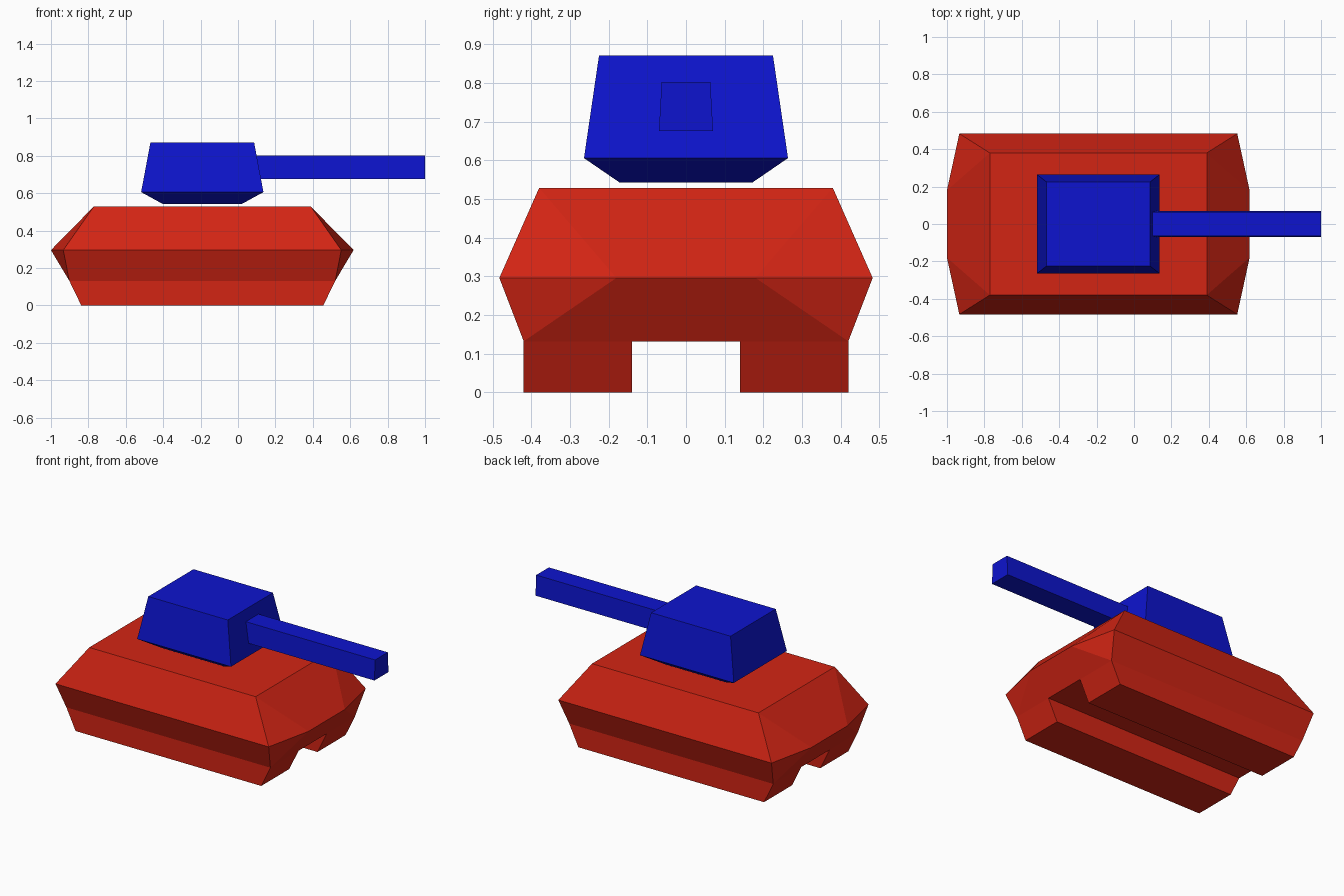
import bpy, bmesh, math

if "Cube" in bpy.data.objects:
    bpy.data.objects.remove(bpy.data.objects["Cube"])

CX = -0.191  # centre of hull and turret along x


def material(name, rgb):
    m = bpy.data.materials.new(name)
    m.diffuse_color = (*rgb, 1)
    m.use_nodes = True
    m.node_tree.nodes["Principled BSDF"].inputs["Base Color"].default_value = m.diffuse_color
    return m


RED = material("red", (0.65, 0.018, 0.007))
BLUE = material("blue", (0.004, 0.007, 0.62))


def rect(hx, hy, z):
    return [(CX + sx * hx, sy * hy, z) for sx in (-1, 1) for sy in (-1, 1)]


def solid(points):
    """Faceted convex solid wrapped around a set of points."""
    bm = bmesh.new()
    for p in points:
        bm.verts.new(p)
    bmesh.ops.convex_hull(bm, input=bm.verts[:])
    bmesh.ops.dissolve_limit(bm, angle_limit=math.radians(1),
                             verts=bm.verts[:], edges=bm.edges[:])
    return bm


def finish(bm, name, mat):
    bmesh.ops.recalc_face_normals(bm, faces=bm.faces[:])
    me = bpy.data.meshes.new(name)
    bm.to_mesh(me)
    bm.free()
    me.materials.append(mat)
    ob = bpy.data.objects.new(name, me)
    bpy.context.collection.objects.link(ob)


# Hull: flat deck, eight-sided waist, narrower belly
bm = solid(rect(0.58, 0.38, 0.529) + rect(0.743, 0.483, 0.296)
           + rect(0.809, 0.18, 0.296) + rect(0.711, 0.42, 0.132))

# Tracks: split the belly lengthwise and pull the outer strips to the ground
for y in (-0.14, 0.14):
    belly = [f for f in bm.faces if f.calc_center_median().z < 0.14]
    geom = belly + list({e for f in belly for e in f.edges}) \
        + list({v for f in belly for v in f.verts})
    bmesh.ops.bisect_plane(bm, geom=geom, plane_co=(0, y, 0), plane_no=(0, 1, 0))
strips = [f for f in bm.faces if f.calc_center_median().z < 0.14
          and abs(f.calc_center_median().y) > 0.14]
for f in bmesh.ops.extrude_discrete_faces(bm, faces=strips)["faces"]:
    for v in f.verts:
        v.co.x = CX + math.copysign(0.647, v.co.x - CX)
        v.co.z = 0
finish(bm, "hull_and_tracks", RED)

# Turret
finish(solid(rect(0.212, 0.172, 0.543) + rect(0.327, 0.264, 0.606)
             + rect(0.277, 0.225, 0.872)), "turret", BLUE)

# Gun barrel: tapered square section, rear follows the turret face
finish(solid([(x, s * hy, z) for s in (-1, 1)
              for x, hy, z in ((0.12, 0.07, 0.676), (1, 0.07, 0.676),
                               (0.097, 0.063, 0.803), (1, 0.063, 0.803))]),
       "gun_barrel", BLUE)
